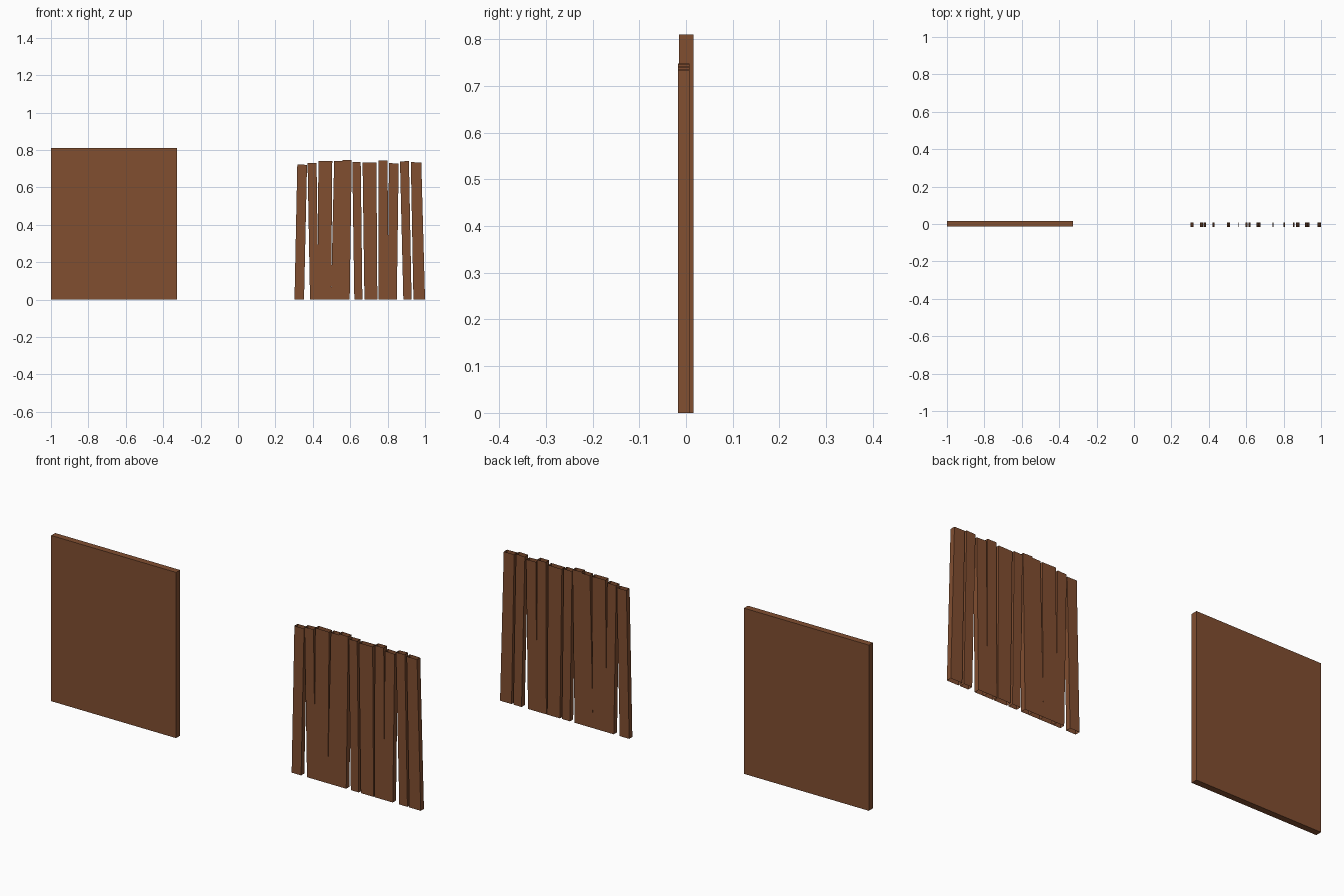
import bpy, bmesh

wood = bpy.data.materials.new("brown_wood")
wood.diffuse_color = (0.22, 0.077, 0.03, 1)


def board(name, bottom, top, z_left, z_right, y0, y1, capped):
    """Extrude a four-sided front outline from y0 to y1; ends may stay open."""
    outline = [(bottom[0], 0), (bottom[1], 0), (top[1], z_right), (top[0], z_left)]
    bm = bmesh.new()
    front = [bm.verts.new((x, y0, z)) for x, z in outline]
    back = [bm.verts.new((x, y1, z)) for x, z in outline]
    bm.faces.new(front)
    bm.faces.new(back[::-1])
    for i in range(4):
        if capped or i in (1, 3):
            j = (i + 1) % 4
            bm.faces.new((front[j], front[i], back[i], back[j]))
    mesh = bpy.data.meshes.new(name)
    bm.to_mesh(mesh)
    bm.free()
    mesh.materials.append(wood)
    obj = bpy.data.objects.new(name, mesh)
    bpy.context.collection.objects.link(obj)
    return obj


# Solid wooden panel on the left
board("solid_panel", (-1.0, -0.325), (-1.0, -0.325), 0.81, 0.81, -0.0145, 0.0165, True)

# Uneven planks on the right: bottom left/right, top left/right, top heights.
# They are sleeves with open ends.
planks = [
    (0.302, 0.353, 0.317, 0.369, 0.722, 0.721),
    (0.385, 0.430, 0.372, 0.420, 0.730, 0.732),
    (0.424, 0.498, 0.430, 0.504, 0.742, 0.741),
    (0.497, 0.557, 0.514, 0.558, 0.742, 0.742),
    (0.556, 0.597, 0.558, 0.608, 0.748, 0.746),
    (0.622, 0.665, 0.611, 0.656, 0.736, 0.737),
    (0.676, 0.745, 0.666, 0.740, 0.732, 0.733),
    (0.750, 0.803, 0.752, 0.800, 0.743, 0.743),
    (0.800, 0.849, 0.807, 0.859, 0.730, 0.728),
    (0.884, 0.928, 0.866, 0.914, 0.739, 0.741),
    (0.938, 1.000, 0.924, 0.980, 0.735, 0.734),
]
for n, (b0, b1, t0, t1, zl, zr) in enumerate(planks, 1):
    board(f"plank_{n:02d}", (b0, b1), (t0, t1), zl, zr, -0.017, 0.008, False)
